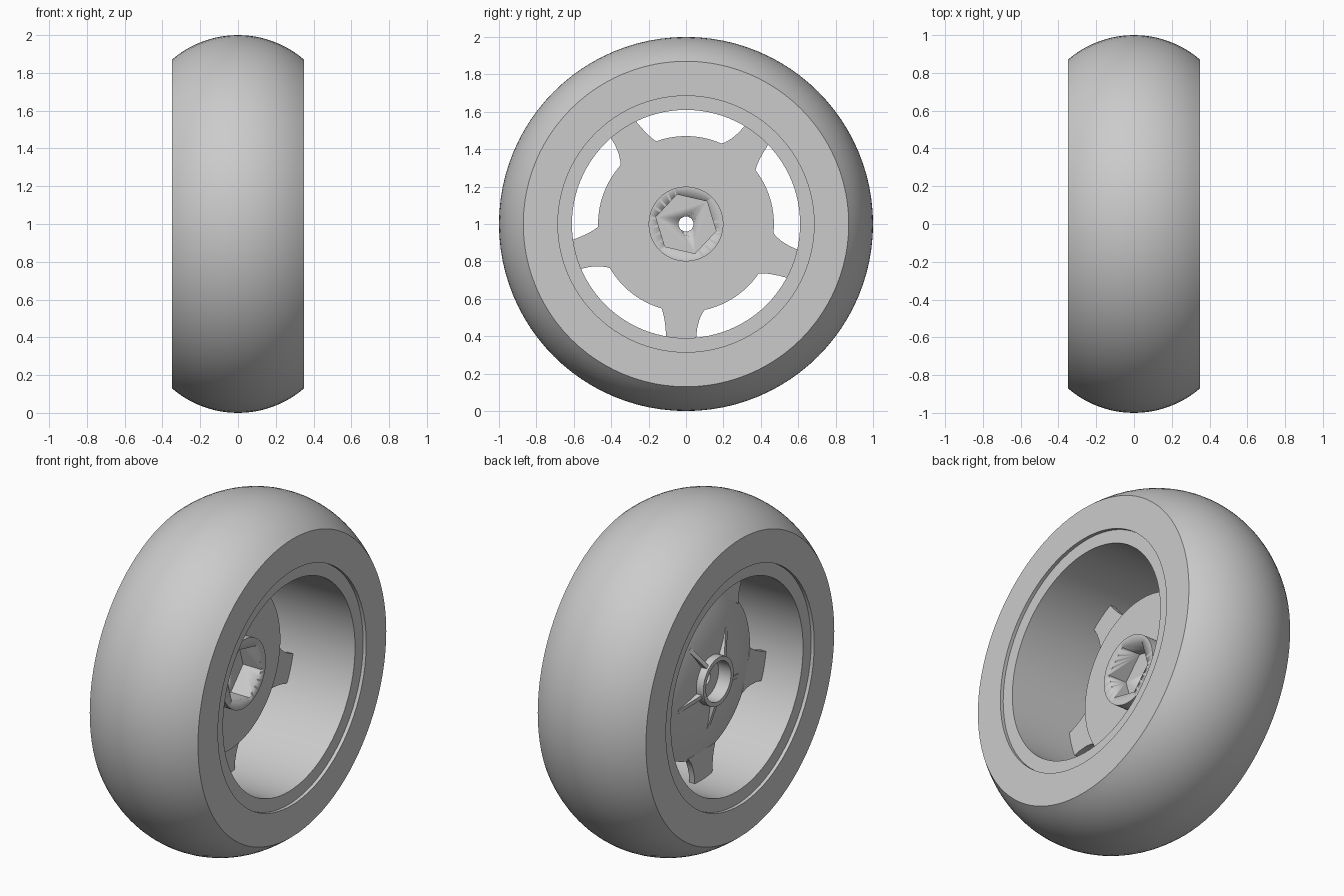
import bpy, bmesh, math
from mathutils import Matrix

if "Cube" in bpy.data.objects:
    bpy.data.objects.remove(bpy.data.objects["Cube"], do_unlink=True)

grey = bpy.data.materials.new("plain grey")
grey.use_nodes = True
colour = (0.6, 0.6, 0.6, 1)
grey.diffuse_color = colour
grey.node_tree.nodes["Principled BSDF"].inputs["Base Color"].default_value = colour

RAISE = Matrix.Translation((0, 0, 1))  # wheel axle runs along x at z = 1
DIRECTIONS = [math.radians(270 + 72 * i) for i in range(5)]


def finish(bm, name, angle=30):
    bmesh.ops.recalc_face_normals(bm, faces=bm.faces)
    bm.transform(RAISE)
    mesh = bpy.data.meshes.new(name)
    bm.to_mesh(mesh)
    bm.free()
    mesh.materials.append(grey)
    ob = bpy.data.objects.new(name, mesh)
    bpy.context.collection.objects.link(ob)
    bpy.ops.object.select_all(action="DESELECT")
    ob.select_set(True)
    bpy.context.view_layer.objects.active = ob
    bpy.ops.object.shade_smooth_by_angle(angle=math.radians(angle))
    return ob


def lathe(name, profile, steps=96, angle=30):
    """Spin a closed (x, radius) profile round the axle."""
    bm = bmesh.new()
    rings = []
    for i in range(steps):
        a = 2 * math.pi * i / steps
        rings.append([bm.verts.new((x, r * math.cos(a), r * math.sin(a)))
                      for x, r in profile])
    n = len(profile)
    for i in range(steps):
        p, q = rings[i], rings[(i + 1) % steps]
        for j in range(n):
            k = (j + 1) % n
            bm.faces.new((p[j], p[k], q[k], q[j]))
    return finish(bm, name, angle)


def prism(name, lower, upper, turn=0):
    """Join two matching outlines, then turn the solid round the axle."""
    bm = bmesh.new()
    a = [bm.verts.new(p) for p in lower]
    b = [bm.verts.new(p) for p in upper]
    bm.faces.new(a)
    bm.faces.new(b)
    for i in range(len(a)):
        k = (i + 1) % len(a)
        bm.faces.new((a[i], a[k], b[k], b[i]))
    bm.transform(Matrix.Rotation(turn, 4, "X"))
    return finish(bm, name)


# Tyre with a rounded tread and flat side walls
half, drop = 0.35, 0.13
bend = (half ** 2 + drop ** 2) / (2 * drop)
sweep = math.asin(half / bend)
tread = [(bend * math.sin(t), 1 - bend + bend * math.cos(t))
         for t in (sweep * (i / 10 - 1) for i in range(21))]
lathe("tyre", tread + [(half, 0.685), (-half, 0.685)])

# Rim set slightly back inside the tyre
lathe("rim", [(-0.33, 0.61), (-0.33, 0.69), (0.33, 0.69), (0.33, 0.61)])

# Hub disc: flat outside with a raised boss, domed inside with a round cup
hub = lathe("hub_disc", [
    (-0.13, 0.04), (-0.13, 0.115), (-0.21, 0.115), (-0.21, 0.14),
    (-0.165, 0.14), (-0.155, 0.23), (-0.14, 0.31), (-0.115, 0.39),
    (-0.085, 0.47), (-0.055, 0.47), (-0.055, 0.2), (0.04, 0.2), (0.04, 0.04)])

# Hexagonal socket cut into the boss
corners = [(0.165 * math.cos(math.radians(107 + 60 * i)),
            0.165 * math.sin(math.radians(107 + 60 * i))) for i in range(6)]
cutter = prism("socket_cutter", [(-0.08, y, z) for y, z in corners],
               [(0.1, y, z) for y, z in corners])
cutter.hide_render = True
cut = hub.modifiers.new("socket", "BOOLEAN")
cut.operation = "DIFFERENCE"
cut.solver = "EXACT"
cut.object = cutter
bpy.ops.object.select_all(action="DESELECT")
bpy.context.view_layer.objects.active = hub
hub.select_set(True)
while hub.modifiers[0] != cut:
    bpy.ops.object.modifier_move_up(modifier=cut.name)
bpy.ops.object.modifier_apply(modifier=cut.name)
bpy.data.objects.remove(cutter, do_unlink=True)

# Five flared spokes and five stiffening fins
flare = [(0.44, -0.135, 0.115), (0.475, -0.123, 0.088), (0.51, -0.115, 0.072),
         (0.56, -0.109, 0.059), (0.625, -0.105, 0.053)]
outline = [(r, a) for r, a, b in flare] + [(r, b) for r, a, b in reversed(flare)]
fin = [(-0.2, 0.13), (-0.145, 0.29), (-0.1, 0.29), (-0.1, 0.13)]
for i, turn in enumerate(DIRECTIONS):
    prism(f"spoke_{i + 1}", [(-0.095, r, t) for r, t in outline],
          [(-0.06, r, t) for r, t in outline], turn)
    prism(f"fin_{i + 1}", [(x, r, -0.012) for x, r in fin],
          [(x, r, 0.012) for x, r in fin], turn)
